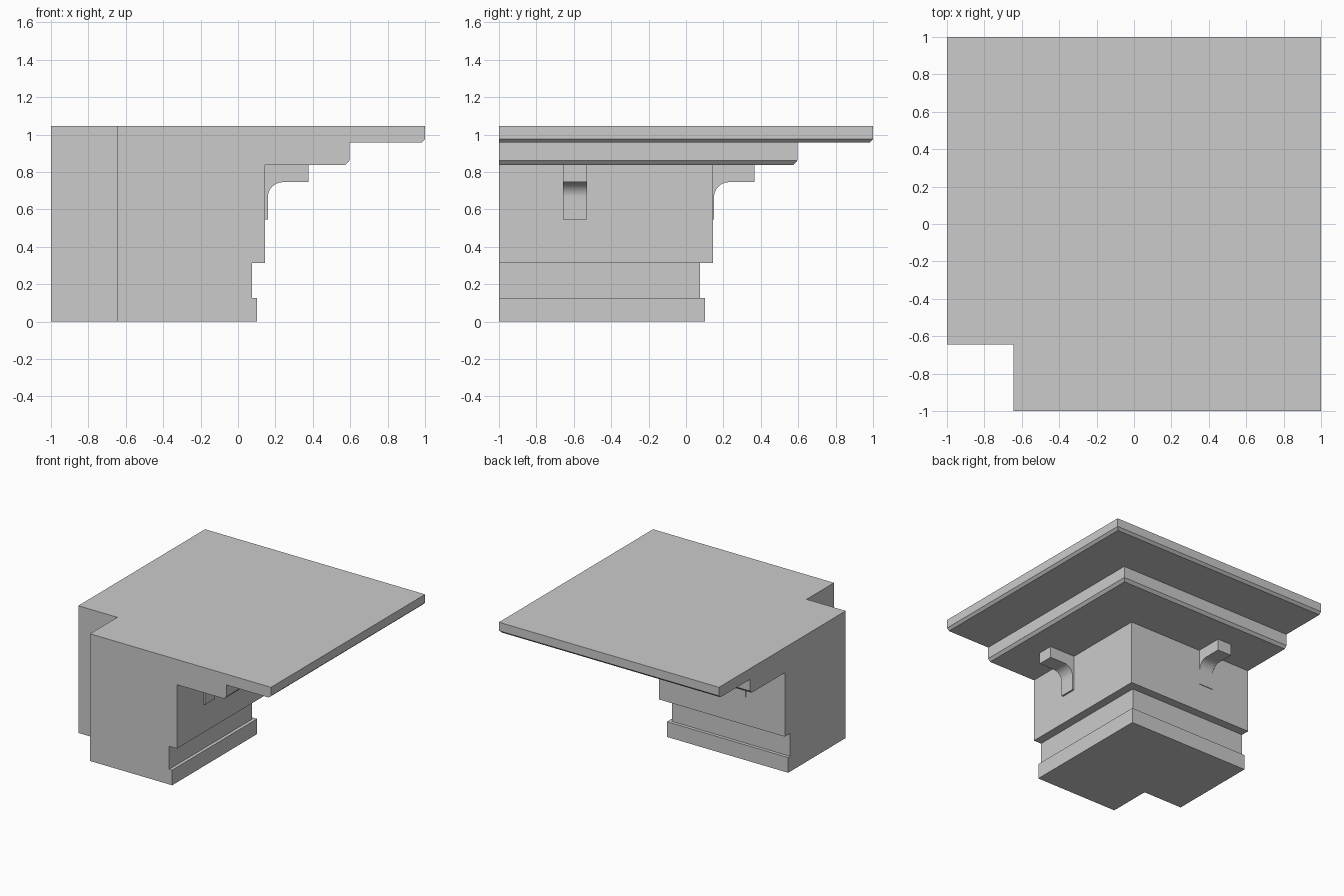
import bpy, bmesh, math

if "Cube" in bpy.data.objects:
    bpy.data.objects.remove(bpy.data.objects["Cube"])


def loft(name, sections):
    """Skin matching closed sections and cap both ends."""
    bm = bmesh.new()
    rings = [[bm.verts.new(p) for p in s] for s in sections]
    n = len(rings[0])
    for a, b in zip(rings, rings[1:]):
        for i in range(n):
            j = (i + 1) % n
            bm.faces.new((a[i], a[j], b[j], b[i]))
    bm.faces.new(rings[0])
    bm.faces.new(rings[-1])
    bmesh.ops.recalc_face_normals(bm, faces=bm.faces)
    mesh = bpy.data.meshes.new(name)
    bm.to_mesh(mesh)
    bm.free()
    obj = bpy.data.objects.new(name, mesh)
    bpy.context.collection.objects.link(obj)
    return obj


# Cornice: (outward offset, height) profile, mitred round the outer corner
INNER, TOP = -0.645, 1.045
profile = [(INNER, 0), (0.102, 0), (0.102, 0.125), (0.075, 0.125),
           (0.075, 0.313), (0.145, 0.313), (0.145, 0.838), (0.575, 0.838),
           (0.595, 0.86), (0.595, 0.956), (0.98, 0.956), (1, 0.975),
           (1, TOP), (INNER, TOP)]
loft("cornice_corner", [[(o, -1, z) for o, z in profile],
                        [(o, o, z) for o, z in profile],
                        [(-1, o, z) for o, z in profile]])

# Brackets: flat arm, concave quarter curve, thin leg against the wall
R, LEG, ARM = 0.08, 0.16, 0.745
bracket = [(0.12, 0.545), (LEG, 0.545)]
for i in range(13):
    a = math.pi - i * math.pi / 24
    bracket.append((LEG + R + R * math.cos(a), ARM - R + R * math.sin(a)))
bracket += [(0.376, ARM), (0.376, 0.845), (0.12, 0.845)]

side = loft("side_bracket", [[(o, y, z) for o, z in bracket]
                             for y in (-0.657, -0.53)])
back = loft("back_bracket", [[(x, o - 0.01, z) for o, z in bracket]
                             for x in (-0.647, -0.52)])
for obj in (side, back):
    obj.select_set(True)
bpy.context.view_layer.objects.active = side
bpy.ops.object.shade_smooth_by_angle(angle=math.radians(30))
